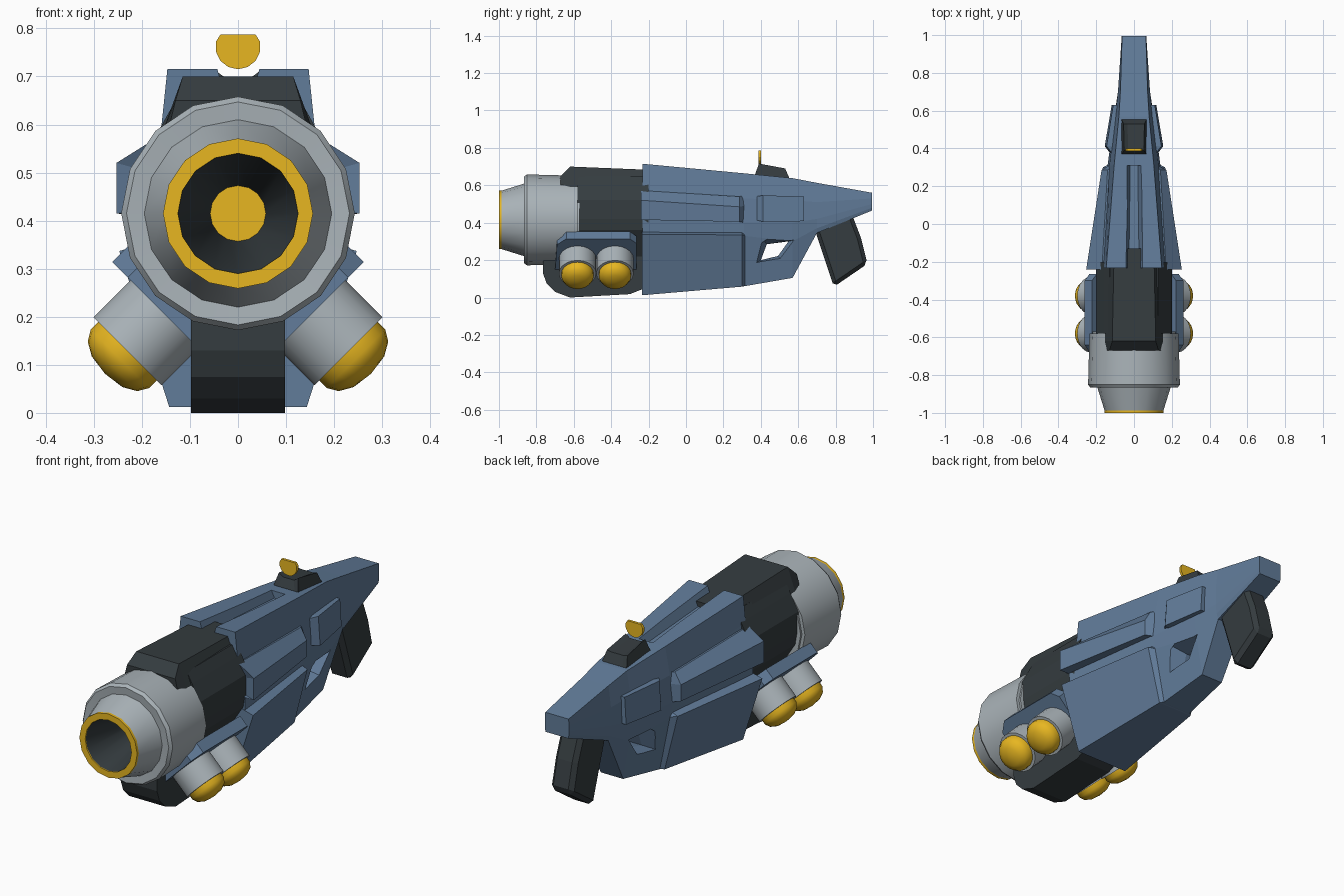
import bpy, bmesh, math
from mathutils import Vector

if "Cube" in bpy.data.objects:
    bpy.data.objects.remove(bpy.data.objects["Cube"])


def material(name, rgb):
    m = bpy.data.materials.new(name)
    m.diffuse_color = (*rgb, 1)
    m.use_nodes = True
    m.node_tree.nodes["Principled BSDF"].inputs["Base Color"].default_value = m.diffuse_color
    return m


BLUE = material("blue_paint", (0.12, 0.20, 0.32))
DARK = material("dark_metal", (0.035, 0.045, 0.05))
GOLD = material("yellow_glow", (0.80, 0.47, 0.015))
STEEL = material("light_metal", (0.40, 0.45, 0.48))


def loft(name, rings, mat, closed=False):
    """Skin a list of equal-length rings; cap the ends unless closed."""
    bm = bmesh.new()
    rows = [[bm.verts.new(p) for p in r] for r in rings]
    n = len(rows[0])
    for a, b in zip(rows, rows[1:] + rows[:1] if closed else rows[1:]):
        for i in range(n):
            j = (i + 1) % n
            bm.faces.new((a[i], a[j], b[j], b[i]))
    if not closed:
        bm.faces.new(rows[0])
        bm.faces.new(rows[-1])
    bmesh.ops.remove_doubles(bm, verts=bm.verts, dist=1e-5)
    bmesh.ops.recalc_face_normals(bm, faces=bm.faces)
    me = bpy.data.meshes.new(name)
    bm.to_mesh(me)
    bm.free()
    ob = bpy.data.objects.new(name, me)
    bpy.context.collection.objects.link(ob)
    if mat:
        me.materials.append(mat)
    return ob


def sym(y, half):
    """Cross-section at y: right half points (x, z) bottom to top, mirrored."""
    return [(x, y, z) for x, z in half] + [(-x, y, z) for x, z in reversed(half)]


def side_prism(name, profile, w, mat, bevel=0):
    """Side profile (y, z) extruded across x."""
    ob = loft(name, [[(x, y, z) for y, z in profile] for x in (-w, w)], mat)
    if bevel:
        b = ob.modifiers.new("bevel", 'BEVEL')
        b.width, b.segments, b.limit_method = bevel, 1, 'ANGLE'
        b.angle_limit = math.radians(50)
    return ob


def lathe(name, profile, origin, axis, mat, n=16):
    """Closed profile (radius, height) spun about an axis."""
    axis = Vector(axis).normalized()
    v = Vector((0, 1, 0)) if abs(axis.y) < 0.5 else Vector((0, 0, 1))
    u = v.cross(axis)
    rings = []
    for i in range(n):
        a = 2 * math.pi * i / n
        d = v * math.cos(a) + u * math.sin(a)
        rings.append([Vector(origin) + d * r + axis * h for r, h in profile])
    ob = loft(name, rings, mat, closed=True)
    bpy.ops.object.select_all(action='DESELECT')
    ob.select_set(True)
    bpy.context.view_layer.objects.active = ob
    bpy.ops.object.shade_smooth_by_angle(angle=math.radians(32))
    return ob


def cut(ob, cutter):
    m = ob.modifiers.new("cut", 'BOOLEAN')
    m.operation, m.solver, m.object = 'DIFFERENCE', 'EXACT', cutter
    cutter.hide_render = True
    cutter.hide_set(True)


# Barrel, muzzle ring, bore and core (heights run forward along -y)
C, F = (0, 0, 0.415), (0, -1, 0)
lathe("barrel", [(0.14, 0.58), (0.236, 0.58), (0.243, 0.85), (0.232, 0.865), (0.195, 0.862),
                 (0.155, 0.99), (0.14, 0.99)], C, F, STEEL)
lathe("barrel_back", [(0, 0.57), (0.22, 0.57), (0.22, 0.6), (0, 0.6)], C, F, STEEL)
lathe("muzzle_ring", [(0.156, 0.985), (0.156, 1), (0.125, 1), (0.125, 0.985)], C, F, GOLD)
lathe("bore", [(0.125, 0.995), (0.056, 0.70), (0.056, 0.66), (0.142, 0.66), (0.142, 0.99)], C, F, DARK)
lathe("bore_core", [(0, 0.71), (0.058, 0.71), (0.058, 0.66), (0, 0.66)], C, F, GOLD)

# Dark receiver: top cover and side housing
loft("top_cover", [sym(-0.67, [(0.147, 0.58), (0.13, 0.65)]),
                   sym(-0.62, [(0.155, 0.59), (0.115, 0.70)]),
                   sym(-0.13, [(0.15, 0.60), (0.105, 0.68)])], DARK)
housing = [(0.10, 0.22), (0.19, 0.36), (0.2, 0.42), (0.2, 0.52), (0.158, 0.60), (0.13, 0.65)]
loft("side_housing", [sym(-0.58, housing), sym(-0.2, housing)], DARK)

# Rounded lower fore-end
side_prism("fore_end", [(-0.765, 0.19), (-0.765, 0.13), (-0.745, 0.075), (-0.70, 0.03), (-0.62, 0.0),
                        (-0.30, 0.018), (-0.22, 0.05), (-0.22, 0.32), (-0.68, 0.32)], 0.098, DARK)

# Main tapered body
body = loft("body", [
    sym(-0.232, [(0.10, 0.03), (0.20, 0.34), (0.20, 0.42), (0.16, 0.59), (0.147, 0.715)]),
    sym(0.31, [(0.08, 0.06), (0.135, 0.33), (0.14, 0.40), (0.13, 0.53), (0.105, 0.664)]),
    sym(0.57, [(0.06, 0.105), (0.095, 0.30), (0.105, 0.40), (0.10, 0.52), (0.08, 0.638)]),
    sym(0.70, [(0.07, 0.345), (0.08, 0.37), (0.085, 0.42), (0.085, 0.51), (0.072, 0.613)]),
    [(x, y, z) for x, y, z in sym(0.995, [(0.062, 0.465), (0.064, 0.48), (0.065, 0.50),
                                          (0.065, 0.53), (0.063, 0.56)])]], BLUE)

# Top channel and bevelled side opening
cut(body, loft("channel_cutter", [sym(-0.30, [(0.028, 0.665), (0.062, 0.78)]),
                                  sym(0.31, [(0.02, 0.63), (0.05, 0.69)])], None))
outer = [(0.37, 0.182), (0.41, 0.312), (0.588, 0.31), (0.51, 0.2)]
inner = [(0.40, 0.20), (0.432, 0.285), (0.548, 0.30), (0.492, 0.222)]
cut(body, loft("opening_cutter", [[(x, y, z) for y, z in p] for x, p in
                                  ((-0.115, outer), (-0.04, inner), (0.04, inner), (0.115, outer))], None))

# Armour panels standing proud of the body on both sides
loft("lower_panels", [sym(-0.236, [(0.143, 0.012), (0.247, 0.337), (0.19, 0.352)]),
                      sym(0.30, [(0.095, 0.058), (0.165, 0.335), (0.13, 0.35)]),
                      sym(0.315, [(0.08, 0.062), (0.135, 0.33), (0.12, 0.34)])], BLUE)
loft("upper_panels", [sym(-0.22, [(0.18, 0.42), (0.18, 0.50), (0.15, 0.575)]),
                      sym(-0.24, [(0.253, 0.415), (0.253, 0.52), (0.17, 0.572)]),
                      sym(0.285, [(0.172, 0.405), (0.172, 0.485), (0.14, 0.54)]),
                      sym(0.312, [(0.13, 0.40), (0.13, 0.49), (0.115, 0.545)])], BLUE)
loft("rear_panels", [sym(0.372, [(0.125, 0.415), (0.115, 0.54)]),
                     sym(0.412, [(0.155, 0.405), (0.145, 0.546)]),
                     sym(0.63, [(0.118, 0.408), (0.11, 0.54)])], BLUE)

# Sight ramp and clipped sight disc
loft("sight_base", [sym(0.37, [(0.07, 0.63), (0.066, 0.66), (0.045, 0.66)]),
                    sym(0.39, [(0.07, 0.63), (0.052, 0.716), (0.03, 0.70)]),
                    sym(0.53, [(0.07, 0.62), (0.055, 0.69), (0.035, 0.685)]),
                    sym(0.552, [(0.07, 0.61), (0.066, 0.64), (0.045, 0.64)])], DARK)
disc = [(0.047 * math.sin(a), min(0.787, 0.762 - 0.047 * math.cos(a)))
        for a in (2 * math.pi * i / 14 for i in range(14))]
loft("sight_disc", [[(x, y, z) for x, z in disc] for y in (0.387, 0.4)], GOLD)

# Rear grip
side_prism("grip", [(0.69, 0.36), (0.75, 0.18), (0.79, 0.057), (0.97, 0.18),
                    (0.935, 0.32), (0.885, 0.45), (0.75, 0.45)], 0.06, DARK, 0.02)

# Angled side pods: bracket plate, two canisters with domed caps each side
plate = [(-0.14, -0.66), (-0.14, -0.30), (-0.10, -0.265), (0.11, -0.265), (0.145, -0.30),
         (0.145, -0.64), (0.10, -0.69), (-0.10, -0.70)]
s = math.sqrt(0.5)
for side, sx in (("right", 1), ("left", -1)):
    loft("pod_bracket_" + side, [[(sx * (0.148 + (t + d) * s), y, 0.222 + (t - d) * s) for t, y in plate]
                                 for d in (-0.04, 0.015)], BLUE)
    for i, y in enumerate((-0.58, -0.38)):
        base, axis = (sx * 0.23, y, 0.128), (sx, 0, -1)
        lathe(f"canister_{side}_{i}", [(0, -0.16), (0.1, -0.16), (0.1, 0), (0, 0)], base, axis, STEEL, 20)
        lathe(f"canister_cap_{side}_{i}", [(0, -0.01), (0.086, -0.01), (0.086, 0.022), (0.073, 0.044),
                                           (0.045, 0.06), (0, 0.066)], base, axis, GOLD, 20)
